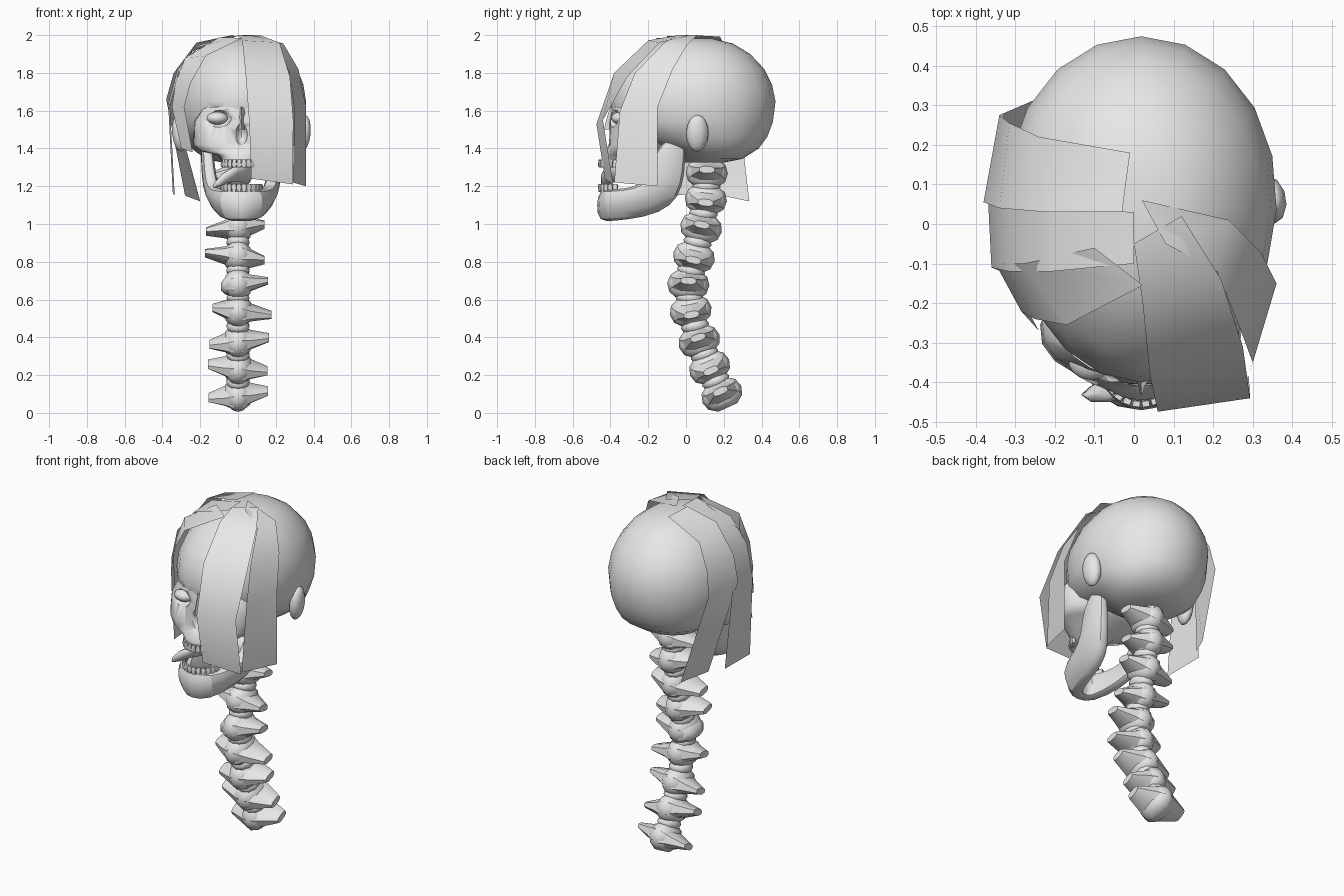
import bpy, bmesh, math
from mathutils import Vector, Matrix

if "Cube" in bpy.data.objects:
    bpy.data.objects.remove(bpy.data.objects["Cube"])

CX = 0.018  # head centre line
grey = bpy.data.materials.new("plain_grey")
grey.diffuse_color = (0.8, 0.8, 0.8, 1)
grey.use_nodes = True
grey.node_tree.nodes["Principled BSDF"].inputs["Base Color"].default_value = grey.diffuse_color


def finish(name, bm, smooth=40):
    bmesh.ops.recalc_face_normals(bm, faces=bm.faces)
    me = bpy.data.meshes.new(name)
    bm.to_mesh(me)
    bm.free()
    ob = bpy.data.objects.new(name, me)
    bpy.context.collection.objects.link(ob)
    me.materials.append(grey)
    bpy.ops.object.select_all(action='DESELECT')
    ob.select_set(True)
    bpy.context.view_layer.objects.active = ob
    bpy.ops.object.shade_smooth_by_angle(angle=math.radians(smooth))
    return ob


def add_loft(bm, rings):
    rows = [[bm.verts.new(p) for p in r] for r in rings]
    n = len(rows[0])
    for a, b in zip(rows, rows[1:]):
        for i in range(n):
            bm.faces.new((a[i], a[(i + 1) % n], b[(i + 1) % n], b[i]))
    bm.faces.new(rows[0])
    bm.faces.new(rows[-1])


def add_ball(bm, loc, size, rot=None, seg=14, rings=9):
    m = Matrix.Translation(loc) @ (rot or Matrix()) @ Matrix.Diagonal((*size, 1))
    bmesh.ops.create_uvsphere(bm, u_segments=seg, v_segments=rings, radius=1, matrix=m)


def ball(name, *args, **kw):
    bm = bmesh.new()
    add_ball(bm, *args, **kw)
    return finish(name, bm, 60)


def egg_ring(z, front, back, w, n=20, taper=0.06):
    mid, half = (front + back) / 2, (back - front) / 2
    out = []
    for i in range(n):
        t = 2 * math.pi * i / n
        out.append((CX + w * math.sin(t) * (1 - taper * math.cos(t)), mid - half * math.cos(t), z))
    return out


# Cranium: stacked egg-shaped rings
bm = bmesh.new()
add_loft(bm, [egg_ring(*r) for r in (
    (1.325, 0.0, 0.20, 0.10), (1.345, -0.04, 0.30, 0.19), (1.40, -0.12, 0.385, 0.265),
    (1.46, -0.30, 0.43, 0.305), (1.54, -0.385, 0.46, 0.335), (1.65, -0.40, 0.474, 0.342),
    (1.74, -0.385, 0.455, 0.328), (1.82, -0.34, 0.415, 0.295), (1.90, -0.26, 0.34, 0.235),
    (1.955, -0.17, 0.25, 0.16), (1.982, -0.07, 0.14, 0.08))])
cranium = finish("cranium", bm, 60)

# Face bones below the brow, narrowing into the upper jaw
bm = bmesh.new()
add_loft(bm, [egg_ring(*r, taper=-0.1) for r in (
    (1.325, -0.445, -0.24, 0.10), (1.365, -0.445, -0.20, 0.125), (1.385, -0.425, -0.14, 0.215),
    (1.42, -0.41, -0.10, 0.255), (1.54, -0.405, -0.08, 0.25), (1.62, -0.39, -0.12, 0.20))])
face = finish("face_bones", bm, 60)

# Hidden cutter for the eye sockets and nose opening
bm = bmesh.new()
for s in (-1, 1):
    add_ball(bm, (CX + s * 0.127, -0.405, 1.56), (0.075, 0.07, 0.05))
add_ball(bm, (CX, -0.43, 1.475), (0.035, 0.07, 0.06))
cutter = finish("socket_cutter", bm)
cutter.hide_render = True
cutter.hide_viewport = True
for ob in (cranium, face):
    mod = ob.modifiers.new("sockets", 'BOOLEAN')
    mod.operation, mod.object, mod.solver = 'DIFFERENCE', cutter, 'EXACT'

# Nose bridge
bm = bmesh.new()
add_loft(bm, [[(CX - w, -0.36, z), (CX, y, z), (CX + w, -0.36, z)]
              for z, y, w in ((1.50, -0.435, 0.022), (1.56, -0.42, 0.03), (1.62, -0.40, 0.045))])
finish("nose_bridge", bm)

for s, side in ((-1, "left"), (1, "right")):
    ball("eye_" + side, (CX + s * 0.127, -0.345, 1.56), (0.058, 0.05, 0.034))
    ball("ear_" + side, (CX + s * 0.328, 0.06, 1.48), (0.038, 0.06, 0.098),
         rot=Matrix.Rotation(s * 0.15, 4, 'Z') @ Matrix.Rotation(s * 0.1, 4, 'Y'), seg=10, rings=8)

# Lower jaw: sections from one hinge round the chin to the other
half = (  # x, thickness, top y, top z, bottom y, bottom z
    (0.195, 0.03, -0.08, 1.47, 0.0, 1.47), (0.185, 0.04, -0.18, 1.38, -0.0, 1.34),
    (0.178, 0.045, -0.20, 1.27, -0.01, 1.20), (0.162, 0.05, -0.25, 1.205, -0.07, 1.09),
    (0.135, 0.05, -0.33, 1.19, -0.21, 1.03), (0.09, 0.05, -0.405, 1.185, -0.39, 1.01))
sections = [(-1, h) for h in half] + [(0, None)] + [(1, h) for h in reversed(half)]
rings = []
for s, h in sections:
    if s == 0:  # chin
        rings.append([(CX, -0.46, 1.185), (CX, -0.488, 1.11), (CX, -0.478, 1.01),
                      (CX, -0.36, 1.015), (CX, -0.37, 1.11), (CX, -0.39, 1.185)])
        continue
    x, t, yt, zt, yb, zb = h
    ym, zm = (yt + yb) / 2, (zt + zb) / 2
    near = 0.05 if x < 0.1 else 0
    low = x * (0.78 if zb < 1.15 else 1)  # lower edge leans inward
    rings.append([(CX + s * (x + t * 0.6), yt - near, zt), (CX + s * (x + t * 0.8), ym - near, zm),
                  (CX + s * (low + t * 0.5), yb - near, zb), (CX + s * (low - t), yb, zb),
                  (CX + s * (x - t), ym, zm), (CX + s * (x - t), yt, zt)])
bm = bmesh.new()
add_loft(bm, rings)
jaw = finish("lower_jaw", bm, 60)
jaw.modifiers.new("rounding", 'SUBSURF').render_levels = 1


# Teeth: tapered blocks along an arch
def teeth(name, z, direction, radius, n=12):
    bm = bmesh.new()
    for k in range(n):
        a = math.radians(-75 + 150 * k / (n - 1))
        c = Vector((CX + radius * math.sin(a), -0.345 - 0.11 * math.cos(a), z))
        u, v = Vector((math.cos(a), math.sin(a), 0)), Vector((math.sin(a), -math.cos(a), 0))
        add_loft(bm, [[c + u * p * w + v * q * w * 0.8 + Vector((0, 0, direction * h))
                       for p, q in ((-1, -1), (1, -1), (1, 1), (-1, 1))]
                      for h, w in ((-0.02, 0.009), (0.01, 0.013), (0.022, 0.008))])
    finish(name, bm)


teeth("upper_teeth", 1.322, -1, 0.10)
teeth("lower_teeth", 1.19, 1, 0.105)

# Tongue, hanging out to one side
bm = bmesh.new()
path = ((0.06, -0.22, 1.25, 0.06), (0.03, -0.33, 1.275, 0.075), (-0.03, -0.40, 1.265, 0.07),
        (-0.085, -0.43, 1.235, 0.06), (-0.12, -0.44, 1.21, 0.03))
side = Vector((0.55, -0.4, 0.55)).normalized()
add_loft(bm, [[Vector((x, y, z)) + side * r * 0.7 * math.cos(a) + Vector((0, 0.1, 1)) * r * 0.5 * math.sin(a)
               for a in (k * math.pi / 4 for k in range(8))] for x, y, z, r in path])
finish("tongue", bm, 60)

# Spine: vertebrae with side spikes and discs between them
spine = [(0.11, 1.27), (0.105, 1.13), (0.08, 0.98), (0.042, 0.825), (0.012, 0.68),
         (0.025, 0.54), (0.07, 0.38), (0.125, 0.24), (0.19, 0.098)]
lengths = [(0.15, 0.15), (0.15, 0.14), (0.17, 0.14), (0.175, 0.14), (0.09, 0.16),
           (0.135, 0.178), (0.15, 0.165), (0.16, 0.155), (0.155, 0.16)]
for k, (y, z) in enumerate(spine):
    a, b = spine[max(k - 1, 0)], spine[min(k + 1, 8)]
    tilt = math.atan2(b[0] - a[0], a[1] - b[1])
    place = Matrix.Translation((0, y, z)) @ Matrix.Rotation(tilt, 4, 'X')
    bm = bmesh.new()
    add_loft(bm, [[(r * 0.7 * math.cos(t), r * math.sin(t), h)
                   for t in (j * math.pi / 5 + math.pi / 10 for j in range(10))]
                  for h, r in ((-0.076, 0.055), (-0.045, 0.098), (0.0, 0.112), (0.045, 0.098), (0.076, 0.055))])
    for s, reach in zip((-1, 1), lengths[k]):
        roll = 0.018 * (-1) ** k
        add_loft(bm, [[(s * x, p * wy, q * wz + roll * s * x / 0.15)
                       for p, q in ((-1, -0.5), (-0.5, -1), (0.5, -1), (1, -0.5),
                                    (1, 0.5), (0.5, 1), (-0.5, 1), (-1, 0.5))]
                      for x, wy, wz in ((0.02, 0.095, 0.066), (0.07, 0.075, 0.041), (reach, 0.04, 0.018))])
    bm.transform(place)
    finish("vertebra_%d" % (k + 1), bm, 50)
    if k < 8:
        n = spine[k + 1]
        ball("disc_%d" % (k + 1), (0, (y + n[0]) / 2, (z + n[1]) / 2), (0.064, 0.076, 0.042),
             rot=Matrix.Rotation(tilt, 4, 'X'), seg=10, rings=6)


# Hair: flat sheets draped from the crown, given as pairs of edge points
def strand(name, edge_a, edge_b):
    bm = bmesh.new()
    a, b = [[bm.verts.new(p) for p in e] for e in (edge_a, edge_b)]
    for i in range(len(a) - 1):
        bm.faces.new((a[i], b[i], b[i + 1], a[i + 1]))
    finish(name, bm, 60)


strand("hair_front_right",
       [(0.0, -0.05, 1.998), (0.022, -0.20, 1.972), (0.04, -0.38, 1.80), (0.06, -0.474, 1.53), (0.07, -0.43, 1.24)],
       [(0.12, 0.02, 1.998), (0.22, -0.14, 1.96), (0.275, -0.31, 1.78), (0.293, -0.44, 1.55), (0.29, -0.385, 1.21)])
strand("hair_side_right",
       [(0.08, -0.05, 2.0), (0.21, -0.12, 1.955), (0.27, -0.27, 1.80), (0.30, -0.35, 1.60), (0.29, -0.38, 1.22)],
       [(0.02, 0.06, 2.0), (0.24, 0.01, 1.955), (0.32, -0.07, 1.82), (0.36, -0.15, 1.62), (0.36, -0.15, 1.20)])
strand("hair_front_left",
       [(0.022, -0.155, 1.985), (-0.17, -0.255, 1.89), (-0.25, -0.24, 1.75), (-0.285, -0.22, 1.62), (-0.24, -0.27, 1.38)],
       [(-0.10, -0.06, 1.988), (-0.28, -0.10, 1.88), (-0.33, -0.10, 1.75), (-0.35, -0.10, 1.62), (-0.30, -0.16, 1.40)])
strand("hair_side_left",
       [(0.0, -0.10, 1.995), (-0.21, -0.12, 1.935), (-0.315, -0.12, 1.80), (-0.36, -0.11, 1.62), (-0.335, -0.12, 1.15)],
       [(0.0, 0.03, 1.998), (-0.20, 0.04, 1.95), (-0.32, 0.05, 1.82), (-0.37, 0.09, 1.64), (-0.345, 0.13, 1.16)])
strand("hair_back_left",
       [(-0.03, 0.03, 2.0), (-0.22, 0.03, 1.96), (-0.34, 0.04, 1.80), (-0.38, 0.055, 1.66), (-0.28, 0.19, 1.15)],
       [(-0.01, 0.18, 1.992), (-0.24, 0.22, 1.915), (-0.315, 0.255, 1.78), (-0.34, 0.275, 1.64), (-0.20, 0.335, 1.12)])
